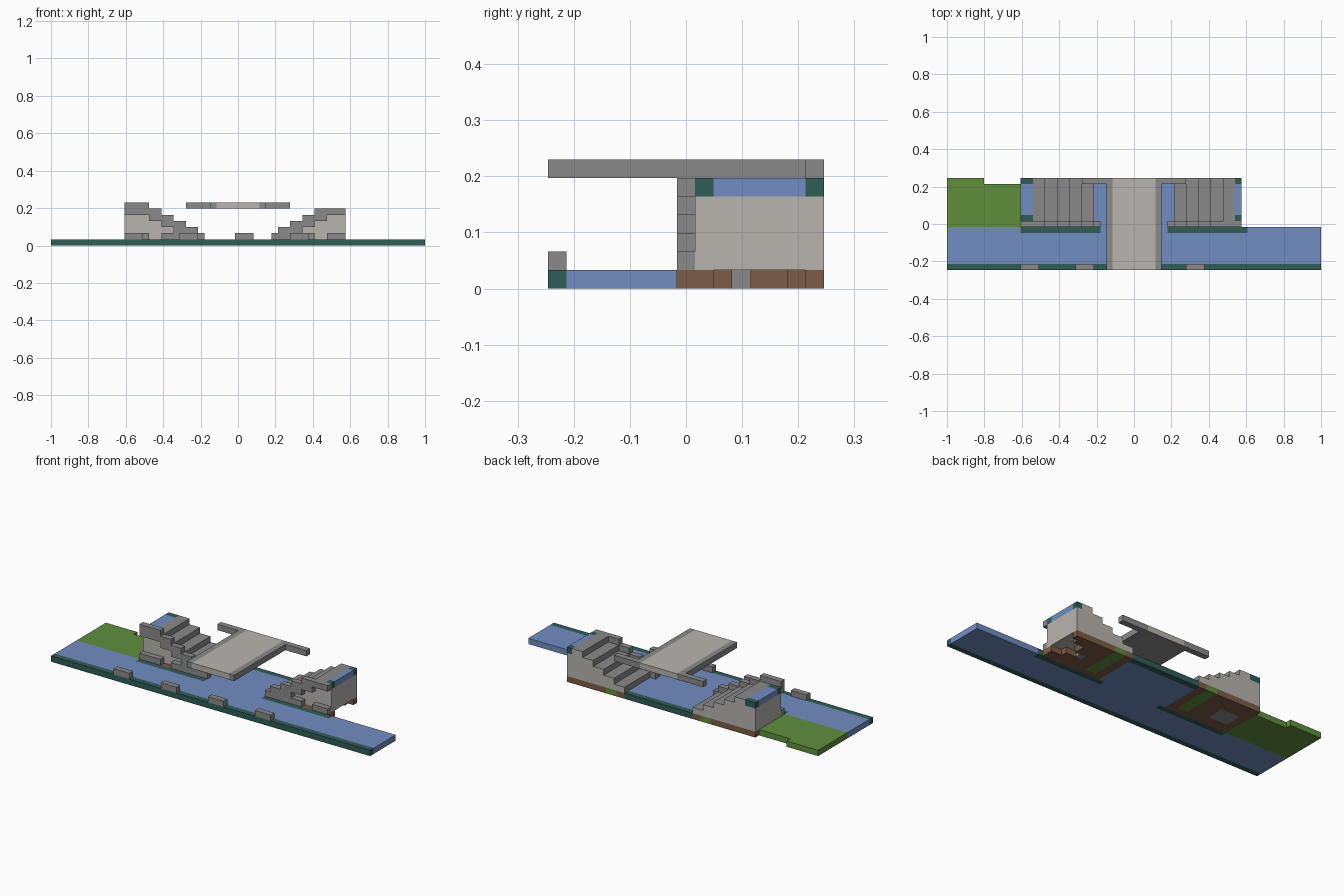
import bpy, bmesh

old = bpy.data.objects.get("Cube")
if old:
    bpy.data.objects.remove(old, do_unlink=True)

V = 2 / 61  # size of one block


def material(name, rgb):
    m = bpy.data.materials.new(name)
    m.use_nodes = True
    m.diffuse_color = (*rgb, 1)
    bsdf = next(n for n in m.node_tree.nodes if n.type == 'BSDF_PRINCIPLED')
    bsdf.inputs["Base Color"].default_value = (*rgb, 1)
    bsdf.inputs["Roughness"].default_value = 0.9
    return m


WATER = material("water blue", (0.165, 0.27, 0.54))
TEAL = material("dark teal", (0.03, 0.11, 0.098))
LIGHT = material("pale stone", (0.485, 0.462, 0.43))
STONE = material("grey stone", (0.254, 0.254, 0.254))
GREEN = material("grass green", (0.117, 0.275, 0.048))
BROWN = material("earth brown", (0.205, 0.107, 0.058))


def finish(name, bm, mats):
    bmesh.ops.recalc_face_normals(bm, faces=bm.faces)
    me = bpy.data.meshes.new(name)
    bm.to_mesh(me)
    bm.free()
    for m in mats:
        me.materials.append(m)
    ob = bpy.data.objects.new(name, me)
    bpy.context.collection.objects.link(ob)
    return ob


def blocks(name, mat, boxes, side=1):
    """Boxes in block units: (x0, x1, row0, row1, layer0, layer1)."""
    bm = bmesh.new()
    for x0, x1, y0, y1, z0, z1 in boxes:
        cube = bmesh.ops.create_cube(bm, size=1)["verts"]
        for v in cube:
            x = x1 if v.co.x > 0 else x0
            y = y1 if v.co.y > 0 else y0
            z = z1 if v.co.z > 0 else z0
            v.co = (side * x * V, (y - 7.5) * V, z * V)
    return finish(name, bm, [mat])


def stair_body(name, side, outer):
    """Stepped profile pushed back; sides pale, treads and risers grey."""
    pts = [(outer, 1), (6.5, 1)]
    for k in range(5):
        pts += [(6.5 + 2 * k, k + 2), (8.5 + 2 * k, k + 2)]
    pts += [(16.5, 5), (outer, 5)]
    # each tread meets the next riser at the same point, so drop nothing else
    bm = bmesh.new()
    ring = [bm.verts.new((side * x * V, 0.5 * V, z * V)) for x, z in pts]
    face = bm.faces.new(ring)
    ext = bmesh.ops.extrude_face_region(bm, geom=[face])["geom"]
    for v in ext:
        if isinstance(v, bmesh.types.BMVert):
            v.co.y = 7.5 * V
    bmesh.ops.recalc_face_normals(bm, faces=bm.faces)
    for f in bm.faces:
        tread = f.normal.z > 0.5
        riser = f.normal.x * side < -0.5
        f.material_index = 1 if tread or riser else 0
    finish(name, bm, [LIGHT, STONE])


# River
blocks("river_water", WATER, [(-30.5, 30.5, 1, 6, 0, 1),
                              (-30.5, -18.5, 6, 7, 0, 1),
                              (18.5, 30.5, 6, 7, 0, 1),
                              (-5.5, 5.5, 6, 7, 0, 1),
                              (-6.5, 6.5, 7, 14, 0, 1)])
blocks("river_edge", TEAL, [(-30.5, 30.5, 0, 1, 0, 1),
                            (-18.5, -5.5, 6, 7, 0, 1),
                            (5.5, 18.5, 6, 7, 0, 1),
                            (-6.5, 6.5, 14, 15, 0, 1)])
blocks("front_curb_stones", STONE,
       [(-18.5 + 9 * k, -15.5 + 9 * k, 0, 1, 1, 2) for k in range(4)])

# Meadow beside the left bank
blocks("meadow", GREEN, [(-30.5, -24.5, 7, 15, 0, 1),
                         (-24.5, -18.5, 7, 14, 0, 1)])

# Banks, stairs and stepped parapets on both sides
notch = [17.5, 17.5, 15.5, 13.5, 14.5, 14.5, 16.5, 17.5]
for label, side, outer in (("left", 1, 17.5), ("right", -1, 18.5)):
    earth, grass, rock = [], [], []
    for n, end in enumerate(notch):
        row = n + 7
        if side < 0:
            end = outer
        if row > 7:
            grass.append((8, 10, row, row + 1, 0, 1))
            earth.append((6.5, 8, row, row + 1, 0, 1))
            start = 10
        else:
            start = 6.5
        if side < 0 and row in (9, 10, 11):
            earth.append((start, 13.5, row, row + 1, 0, 1))
            rock.append((13.5, 17, row, row + 1, 0, 1))
            start = 17
        elif side > 0 and row == 10:
            rock.append((end - 1, end, row, row + 1, 0, 1))
            end -= 1
        earth.append((start, end, row, row + 1, 0, 1))
    blocks(label + "_bank_earth", BROWN, earth, side)
    blocks(label + "_bank_grass", GREEN, grass, side)
    blocks(label + "_bank_rock", STONE, rock, side)

    stair_body(label + "_stairs", side, outer)
    blocks(label + "_top_channel", WATER, [(16.5, outer, 9, 14, 5, 6)], side)
    blocks(label + "_channel_ends", TEAL, [(16.5, outer, 8, 9, 5, 6),
                                           (16.5, outer, 14, 15, 5, 6)], side)

    rail = [(5.5, 12.5, 7, 8, 1, 2), (14.5, outer, 7, 8, 1, 2)]
    rail += [(s, s + 4, 7, 8, z, z + 1)
             for z, s in ((2, 6.5), (3, 8.5), (4, 10.5))]
    rail.append((12.5, outer, 7, 8, 5, 6))
    if side < 0:
        rail.append((14.5, outer, 7, 8, 6, 7))
    blocks(label + "_parapet", STONE, rail, side)

# Bridge deck with grey borders and a long rear beam
blocks("deck_slab", LIGHT, [(-3.5, 3.5, 0, 15, 6.03, 7)])
blocks("deck_underside", STONE, [(-3.5, 3.5, 0, 15, 6, 6.03)])
blocks("deck_borders", STONE, [(-4.5, -3.5, 0, 15, 6, 7),
                               (3.5, 4.5, 0, 15, 6, 7)])
blocks("rear_beam", STONE, [(-8.5, -4.5, 14, 15, 6, 7),
                            (4.5, 8.5, 14, 15, 6, 7)])
